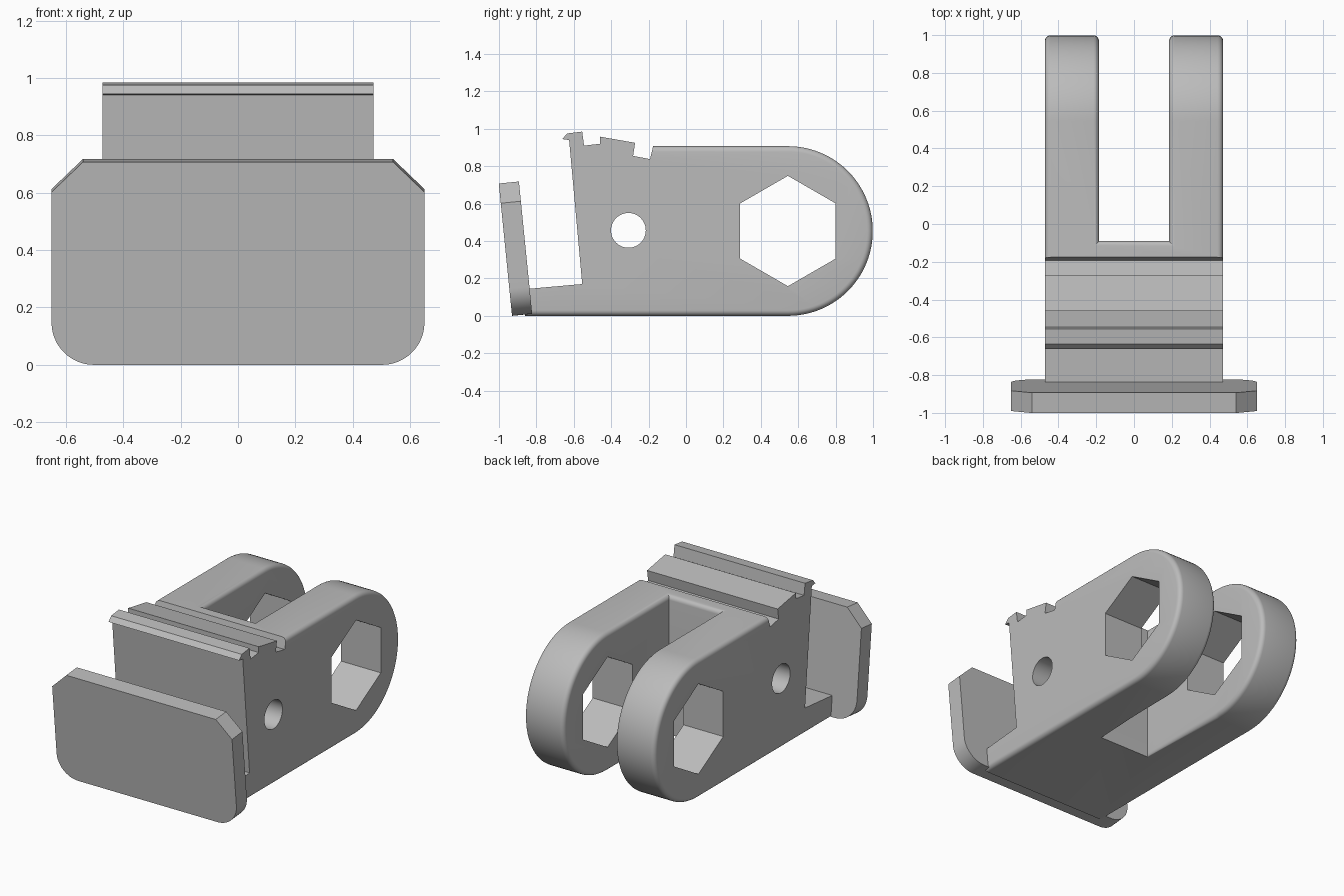
import bpy, bmesh
from math import sin, cos, pi, radians
from mathutils import Matrix, Vector

cube = bpy.data.objects.get("Cube")
if cube:
    bpy.data.objects.remove(cube, do_unlink=True)

grey = bpy.data.materials.new("plain grey")
grey.use_nodes = True
grey.diffuse_color = (0.5, 0.5, 0.5, 1)
grey.node_tree.nodes["Principled BSDF"].inputs["Base Color"].default_value = (0.5, 0.5, 0.5, 1)


def frame(origin, u, v, w):
    """Matrix that maps local x, y, z to the axes u, v, w."""
    m = Matrix((u, v, w)).transposed().to_4x4()
    m.translation = Vector(origin)
    return m


def prism(name, outline, start, end, matrix):
    """Extrude an outline along local z from start to end."""
    bm = bmesh.new()
    face = bm.faces.new([bm.verts.new((a, b, start)) for a, b in outline])
    ext = bmesh.ops.extrude_face_region(bm, geom=[face])["geom"]
    bmesh.ops.translate(bm, vec=(0, 0, end - start),
                        verts=[g for g in ext if isinstance(g, bmesh.types.BMVert)])
    bm.transform(matrix)
    bmesh.ops.recalc_face_normals(bm, faces=bm.faces)
    mesh = bpy.data.meshes.new(name)
    bm.to_mesh(mesh)
    bm.free()
    mesh.materials.append(grey)
    obj = bpy.data.objects.new(name, mesh)
    bpy.context.collection.objects.link(obj)
    return obj


def arc(cx, cy, r, a0, a1, n):
    return [(cx + r * cos(radians(a0 + (a1 - a0) * i / n)),
             cy + r * sin(radians(a0 + (a1 - a0) * i / n))) for i in range(n + 1)]


def activate(obj):
    bpy.ops.object.select_all(action='DESELECT')
    obj.select_set(True)
    bpy.context.view_layer.objects.active = obj


def cut(obj, *cutters):
    activate(obj)
    for c in cutters:
        mod = obj.modifiers.new("cut", 'BOOLEAN')
        mod.operation, mod.solver, mod.object = 'DIFFERENCE', 'EXACT', c
        bpy.ops.object.modifier_apply(modifier=mod.name)


# Side plane: local x, y, z become y, z, x. Plate plane leans forward.
side = frame((0, 0, 0), (0, 1, 0), (0, 0, 1), (1, 0, 0))
lean = Vector((0, -0.0995, 0.995))
back = Vector((0, 0.995, 0.0995))
plate_frame = frame((0, -0.93, 0), (1, 0, 0), lean, back)

HALF, SLOT, SLOT_Y = 0.472, 0.185, -0.09
TOP, END = 0.907, 0.545
R = TOP / 2

# Body: stepped clamp jaw at the front, round fork at the back
jaw = [(-0.86, 0), (-0.87, 0.142), (-0.555, 0.17), (-0.625, 0.94), (-0.662, 0.945),
       (-0.635, 0.975), (-0.555, 0.985), (-0.545, 0.91), (-0.46, 0.92), (-0.46, 0.958),
       (-0.272, 0.925), (-0.283, 0.855), (-0.192, 0.838), (-0.176, TOP)]
body = prism("clamp_body", jaw + arc(END, R, R, 90, -90, 48), -HALF, HALF, side)

# Slot between the two fork arms
slot = prism("slot_cutter", [(SLOT_Y, -1), (2, -1), (2, 2), (SLOT_Y, 2)], -SLOT, SLOT, side)
cut(body, slot)

# Round over the outer rim of the body and both arms
bm = bmesh.new()
bm.from_mesh(body.data)
bmesh.ops.remove_doubles(bm, verts=bm.verts, dist=1e-5)


def on_rim(e):
    if len(e.link_faces) != 2:
        return False
    y, z = (e.verts[0].co.yz + e.verts[1].co.yz) / 2
    nx = sorted(abs(f.normal.x) for f in e.link_faces)
    contour = (z > TOP - 0.002 and y > -0.17) or z < 0.002 or y > END
    rim = nx[1] > 0.99 and nx[0] < 0.01 and contour
    slot_top = abs(y - SLOT_Y) < 0.001 and z > TOP - 0.002
    return rim or slot_top


bmesh.ops.bevel(bm, geom=[e for e in bm.edges if on_rim(e)], offset=0.03,
                offset_type='OFFSET', segments=5, profile=0.5, affect='EDGES')
bm.to_mesh(body.data)
bm.free()

# Hexagon pockets, cross pin hole and leaning screw hole
hexagon = prism("hexagon_cutter", arc(END, R, 0.295, 90, 390, 5), -1, 1, side)
pin = prism("pin_cutter", arc(-0.308, 0.457, 0.093, 0, 352.5, 47), -1, 1, side)
screw = prism("screw_cutter", arc(0, 0.427, 0.145, 0, 352.5, 47), -0.2, 0.67, plate_frame)
cut(body, hexagon, pin, screw)

# Front plate: chamfered top corners, rounded bottom corners
half_plate = arc(0.502, 0.148, 0.148, -90, 0, 12) + [(0.65, 0.605), (0.54, 0.711)]
outline = half_plate + [(-x, s) for x, s in reversed(half_plate)]
plate = prism("front_plate", outline, 0, 0.108, plate_frame)
cut(plate, screw)

for cutter in (slot, hexagon, pin, screw):
    bpy.data.objects.remove(cutter, do_unlink=True)
for obj in (body, plate):
    activate(obj)
    bpy.ops.object.shade_smooth_by_angle(angle=radians(30))
